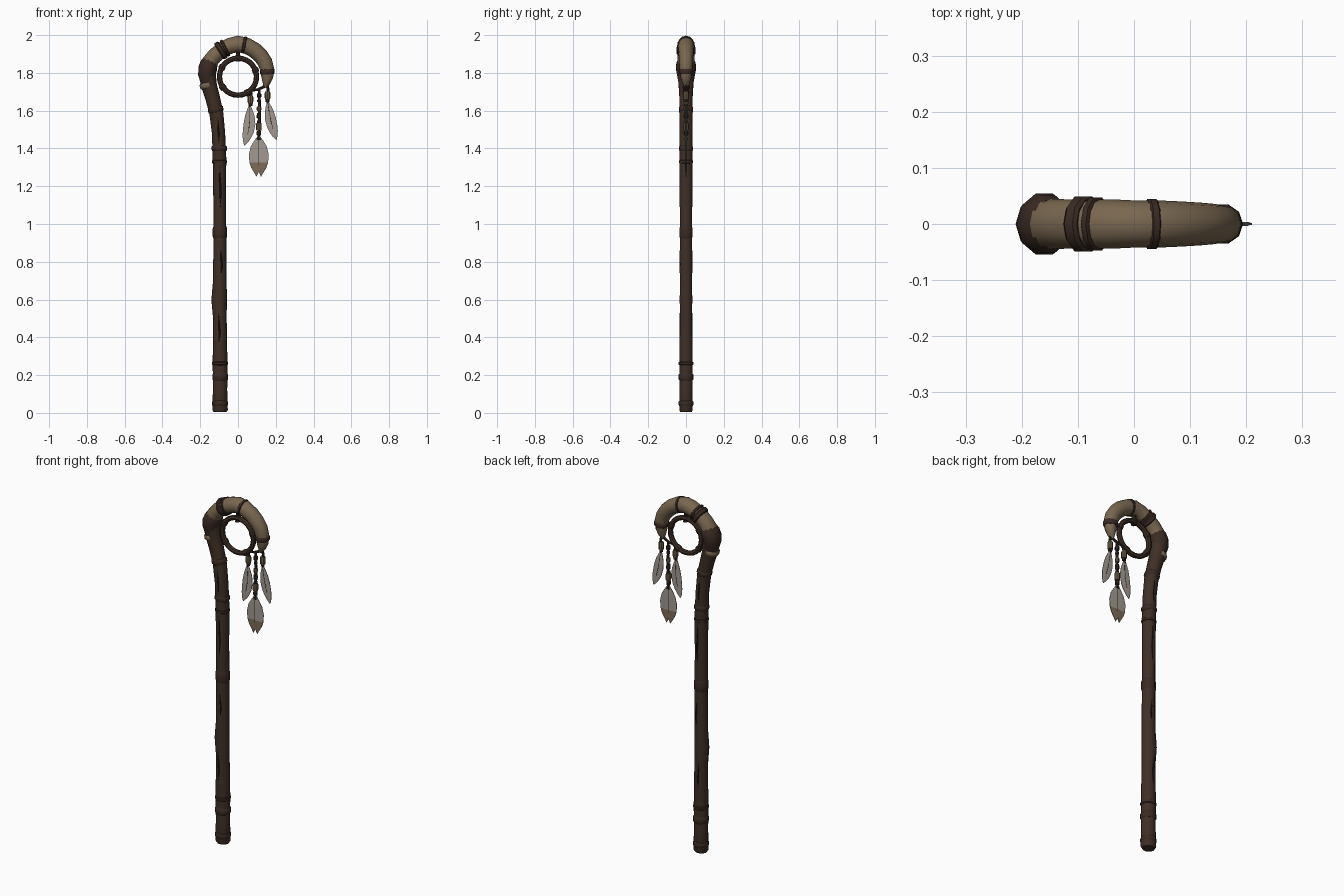
import bpy, bmesh, math
from mathutils import Vector

if "Cube" in bpy.data.objects:
    bpy.data.objects.remove(bpy.data.objects["Cube"])


def material(name, rgb):
    m = bpy.data.materials.new(name)
    m.use_nodes = True
    m.diffuse_color = (*rgb, 1)
    m.node_tree.nodes["Principled BSDF"].inputs["Base Color"].default_value = (*rgb, 1)
    return m


WOOD = material("dark wood", (0.05, 0.029, 0.02))
BARK = material("bark wrap", (0.042, 0.023, 0.017))
CRACK = material("wood crack", (0.016, 0.01, 0.008))
HORN = material("tan horn", (0.19, 0.135, 0.08))
CORD = material("cord", (0.03, 0.018, 0.012))
BEAD = material("bead", (0.15, 0.11, 0.06))
FEATHER = material("grey feather", (0.36, 0.32, 0.285))
TIP = material("feather tip", (0.21, 0.15, 0.1))


def finish(name, bm, mats, angle=40):
    bmesh.ops.recalc_face_normals(bm, faces=bm.faces)
    me = bpy.data.meshes.new(name)
    bm.to_mesh(me)
    bm.free()
    for m in mats:
        me.materials.append(m)
    ob = bpy.data.objects.new(name, me)
    bpy.context.collection.objects.link(ob)
    bpy.ops.object.select_all(action='DESELECT')
    ob.select_set(True)
    bpy.context.view_layer.objects.active = ob
    bpy.ops.object.shade_smooth_by_angle(angle=math.radians(angle))
    return ob


def sweep(name, path, mat, sides=10, y=0.0):
    """Tube along points (x, z, in-plane radius, depth radius)."""
    bm = bmesh.new()
    rings = []
    for i, (x, z, rn, ry) in enumerate(path):
        a, b = path[max(i - 1, 0)], path[min(i + 1, len(path) - 1)]
        t = Vector((b[0] - a[0], b[1] - a[1])).normalized()
        ring = []
        for k in range(sides):
            u = 2 * math.pi * k / sides
            c = math.cos(u) * rn
            ring.append(bm.verts.new((x + t.y * c, y + math.sin(u) * ry, z - t.x * c)))
        rings.append(ring)
    for r, s in zip(rings, rings[1:]):
        for k in range(sides):
            j = (k + 1) % sides
            bm.faces.new((r[k], r[j], s[j], s[k]))
    bm.faces.new(rings[0])
    bm.faces.new(rings[-1])
    return finish(name, bm, [mat])


def band(name, x, z, tilt, rn, ry, height, mat, sides=10):
    """Short bulging collar; tilt is the path direction from vertical, in degrees."""
    d = Vector((math.sin(math.radians(tilt)), math.cos(math.radians(tilt)))) * height / 2
    path = [(x + d.x * s, z + d.y * s, rn * f, ry * f)
            for s, f in ((-1, .88), (-.6, 1), (.6, 1), (1, .88))]
    return sweep(name, path, mat, sides)


# Shaft, slightly knotted and bent near the top
sweep("shaft", [
    (-.095, .004, .034, .031), (-.095, .015, .041, .037), (-.095, .12, .038, .035),
    (-.095, .27, .039, .036), (-.096, .5, .036, .034), (-.1, .6, .041, .035),
    (-.096, .7, .036, .034), (-.096, .93, .034, .034), (-.097, 1.15, .034, .034),
    (-.098, 1.35, .036, .036), (-.103, 1.48, .035, .035), (-.115, 1.59, .037, .036),
    (-.135, 1.67, .039, .037), (-.155, 1.74, .042, .041), (-.162, 1.8, .045, .047),
    (-.155, 1.84, .04, .045)], WOOD)

# Collars and knots along the shaft
for i, (x, z, r, h) in enumerate([
        (-.095, .05, .042, .03), (-.094, .19, .042, .04), (-.095, .262, .042, .02),
        (-.096, .955, .038, .07), (-.098, 1.33, .039, .02), (-.099, 1.4, .04, .03)]):
    band(f"shaft_collar_{i + 1}", x, z, 0, r, r * .97, h, BARK)
band("neck_collar", -.118, 1.605, -14, .041, .04, .03, BARK)

# Long cracks, front and back
for side in (-1, 1):
    for i, (x, z, h) in enumerate([(-.095, 1.2, .11), (-.105, 1.5, .07), (-.088, .8, .06),
                                   (-.102, .45, .08)]):
        sweep(f"crack_{i + 1}", [(x, z - h, .001, .001), (x + .004, z - h / 3, .006, .003),
              (x, z + h / 3, .005, .003), (x - .003, z + h, .001, .001)],
              CRACK, 6, side * .033)

# Curved horn head
sweep("horn", [
    (-.162, 1.815, .042, .046), (-.148, 1.86, .042, .045), (-.122, 1.892, .041, .044),
    (-.08, 1.925, .041, .044), (-.04, 1.944, .042, .044), (0, 1.953, .044, .042),
    (.045, 1.944, .043, .042), (.088, 1.92, .042, .04), (.12, 1.89, .041, .038),
    (.142, 1.858, .04, .036), (.154, 1.82, .037, .034), (.155, 1.775, .031, .028),
    (.15, 1.745, .02, .02), (.144, 1.722, .007, .008)], HORN, 12)

# Bark joint and bindings around the horn
sweep("joint", [(-.158, 1.75, .04, .042), (-.165, 1.79, .046, .05), (-.16, 1.825, .05, .057),
                (-.153, 1.85, .046, .053), (-.146, 1.866, .04, .044)], BARK)
band("left_binding", -.09, 1.919, 57, .05, .052, .028, BARK)
band("left_binding_edge", -.068, 1.931, 62, .048, .05, .016, BARK)
band("middle_binding", .032, 1.948, 102, .045, .047, .018, BARK)
band("horn_end_binding", .155, 1.807, 176, .039, .037, .03, BARK)
band("neck_patch", -.165, 1.735, -16, .038, .043, .03, HORN)

# Hanging ring with its tie
bpy.ops.mesh.primitive_torus_add(location=(0, 0, 1.78), rotation=(math.pi / 2, 0, 0),
                                 major_radius=.098, minor_radius=.014,
                                 major_segments=28, minor_segments=8)
ring = bpy.context.object
ring.name = "hoop"
ring.data.materials.append(WOOD)
bpy.ops.object.shade_smooth_by_angle(angle=math.radians(40))
for i, deg in enumerate((20, 90, 150, 215, 300)):
    a = math.radians(deg)
    band(f"hoop_binding_{i + 1}", .098 * math.cos(a), 1.78 + .098 * math.sin(a), -deg,
         .018, .018, .024, BARK, 8)
sweep("hoop_tie", [(0, 1.86, .013, .018), (0, 1.885, .009, .012), (0, 1.925, .012, .014)], CORD, 8)
sweep("side_cord", [(.158, 1.755, .008, .008), (.135, 1.725, .008, .008),
                    (.105, 1.712, .007, .007), (.06, 1.705, .007, .007)], CORD, 6)


def feather(name, base, tip, width, bow=0.0, fork=0.0):
    """Thin leaf shape with a raised spine; the tip is coloured when forked."""
    bm = bmesh.new()
    b, e = Vector(base), Vector(tip)
    d = e - b
    n = Vector((-d.y, d.x)).normalized()
    profile = [(0, .12), (.1, .42), (.25, .8), (.45, 1), (.65, .94), (.78, .76), (.9, .46),
               (1, .22 if fork else .03)]
    rows = []
    for t, w in profile:
        c = b + d * t + n * bow * math.sin(math.pi * t)
        m = c - d * fork * max(0, (t - .7) / .3)
        row = []
        for y in (-1, 1):
            for q, thick in ((c - n * w * width / 2, .0015), (m, .004), (c + n * w * width / 2, .0015)):
                row.append(bm.verts.new((q.x, y * thick, q.y)))
        rows.append(row)
    loop = (0, 1, 2, 5, 4, 3)
    for i, (r, s) in enumerate(zip(rows, rows[1:])):
        for p, q in zip(loop, loop[1:] + loop[:1]):
            f = bm.faces.new((r[p], r[q], s[q], s[p]))
            f.material_index = 1 if fork and profile[i][0] > .6 else 0
    for r in (rows[0], rows[-1]):
        bm.faces.new((r[0], r[1], r[4], r[3]))
        bm.faces.new((r[1], r[2], r[5], r[4]))
    finish(name, bm, [FEATHER, TIP], 30)
    # Quill down the spine
    pts = [b + d * t + n * bow * math.sin(math.pi * t) for t in (0, .25, .5, .72)]
    sweep(name + "_quill", [(p.x, p.y, .0025, .005) for p in pts], CORD, 6)


feather("right_feather", (.062, 1.63), (.034, 1.415), .062, .012)
feather("middle_feather", (.11, 1.465), (.11, 1.25), .105, 0, .13)
feather("left_feather", (.157, 1.65), (.203, 1.445), .058, -.006)

# Strings and beads above each feather
for name, x0, z0, x1, z1, beads in [
        ("right", .07, 1.705, .062, 1.62, (1.66,)),
        ("middle", .112, 1.715, .11, 1.45, (1.68, 1.61, 1.57, 1.515, 1.48)),
        ("left", .156, 1.74, .157, 1.64, (1.68,))]:
    sweep(name + "_string", [(x0, z0, .007, .007), (x1 + .004, (z0 + z1) / 2, .008, .008),
                             (x1, z1, .006, .006)], CORD, 6)
    for i, z in enumerate(beads):
        big = len(beads) == 1 or i == 3
        x = x1 + (x0 - x1) * (z - z1) / (z0 - z1)
        band(f"{name}_bead_{i + 1}", x, z, 0, .015 if big else .012, .015 if big else .012,
             .042 if big else .022, BEAD if i % 2 or big else CORD, 8)
        band(f"{name}_knot_{i + 1}", x, z - .028, 0, .011, .011, .012, CORD, 6)
